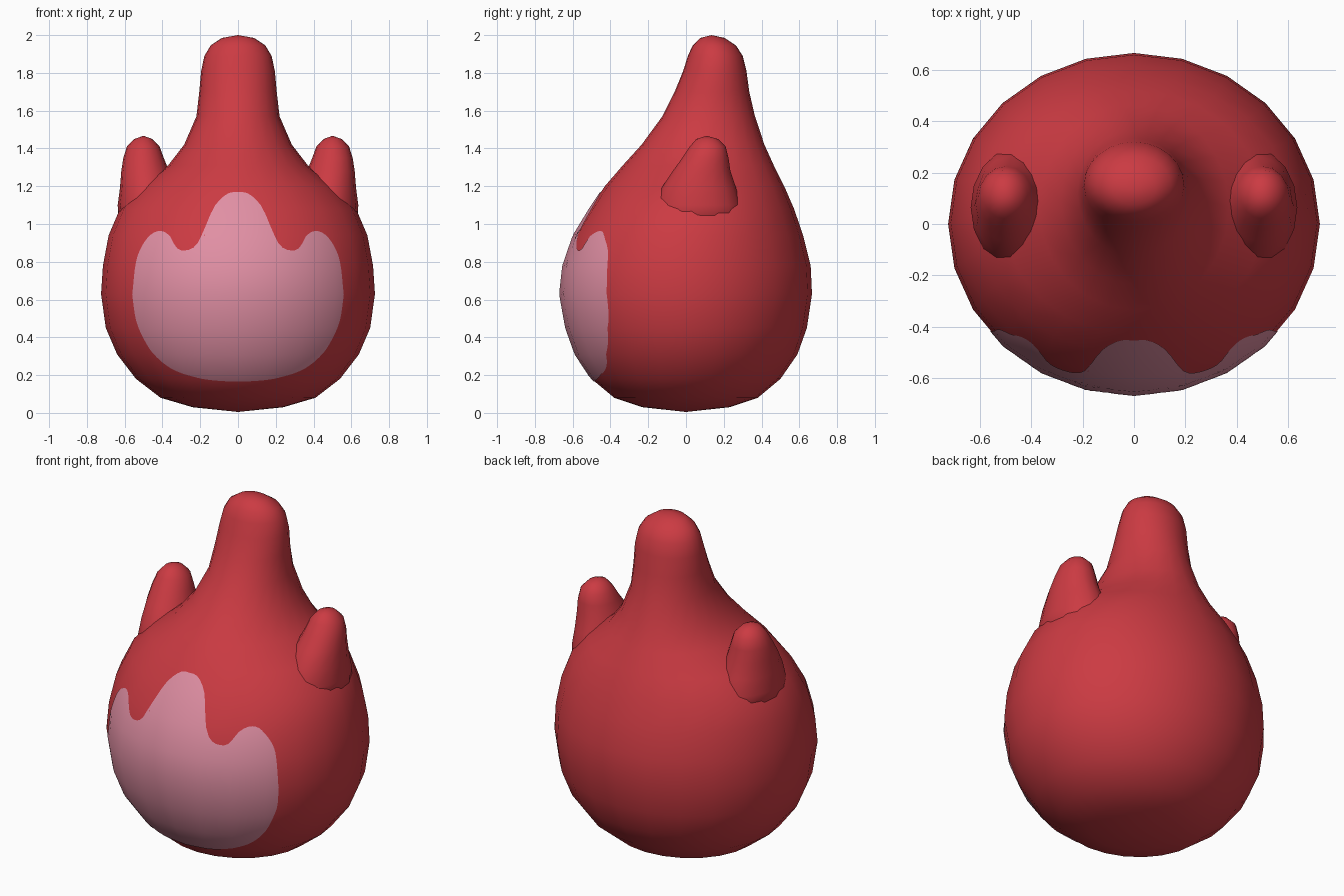
import bpy, bmesh, math
from mathutils import Vector
from mathutils.bvhtree import BVHTree

if "Cube" in bpy.data.objects:
    bpy.data.objects.remove(bpy.data.objects["Cube"])


def material(name, rgb):
    m = bpy.data.materials.new(name)
    m.diffuse_color = (*rgb, 1)
    m.use_nodes = True
    m.node_tree.nodes["Principled BSDF"].inputs["Base Color"].default_value = m.diffuse_color
    return m


red = material("red", (0.60, 0.043, 0.055))
pink = material("pink", (0.75, 0.275, 0.37))


def finish(name, bm, mat):
    bmesh.ops.recalc_face_normals(bm, faces=bm.faces)
    for f in bm.faces:
        f.smooth = True
    mesh = bpy.data.meshes.new(name)
    bm.to_mesh(mesh)
    bm.free()
    mesh.materials.append(mat)
    obj = bpy.data.objects.new(name, mesh)
    bpy.context.collection.objects.link(obj)
    return obj


def loft(name, rings, bottom, top, sides, mat):
    """Elliptical rings (z, x0, x1, y0, y1) closed by a point at each end."""
    bm = bmesh.new()
    loops = []
    for z, x0, x1, y0, y1 in rings:
        loop = []
        for i in range(sides):
            a = 2 * math.pi * i / sides
            loop.append(bm.verts.new(((x0 + x1) / 2 + (x1 - x0) / 2 * math.cos(a),
                                      (y0 + y1) / 2 + (y1 - y0) / 2 * math.sin(a), z)))
        loops.append(loop)
    ends = bm.verts.new(bottom), bm.verts.new(top)
    for i in range(sides):
        j = (i + 1) % sides
        for a, b in zip(loops, loops[1:]):
            bm.faces.new((a[i], a[j], b[j], b[i]))
        bm.faces.new((ends[0], loops[0][j], loops[0][i]))
        bm.faces.new((ends[1], loops[-1][i], loops[-1][j]))
    return finish(name, bm, mat)


# Body: round belly drawn up into a tall, backward-leaning stalk (z, half width, front, back)
profile = [
    (0.03, 0.24, -0.23, 0.23), (0.08, 0.41, -0.38, 0.38), (0.18, 0.54, -0.50, 0.50),
    (0.31, 0.64, -0.585, 0.59), (0.45, 0.70, -0.635, 0.64), (0.63, 0.725, -0.667, 0.667),
    (0.78, 0.715, -0.65, 0.66), (0.94, 0.685, -0.595, 0.62), (1.08, 0.625, -0.51, 0.572),
    (1.20, 0.515, -0.43, 0.52), (1.31, 0.37, -0.335, 0.465), (1.42, 0.285, -0.235, 0.415),
    (1.57, 0.22, -0.125, 0.365), (1.70, 0.205, -0.06, 0.335), (1.81, 0.195, -0.015, 0.32),
    (1.89, 0.178, 0.01, 0.30), (1.945, 0.145, 0.035, 0.265), (1.985, 0.085, 0.075, 0.205)]
body = loft("body", [(z, -w, w, f, b) for z, w, f, b in profile],
            (0, 0, 0.005), (0, 0.135, 2.0), 24, red)

# Two short side horns
horn = [
    (0.98, 0.30, 0.63, -0.18, 0.30), (1.10, 0.31, 0.637, -0.16, 0.29),
    (1.19, 0.335, 0.625, -0.13, 0.265), (1.28, 0.365, 0.618, -0.07, 0.235),
    (1.35, 0.393, 0.607, -0.02, 0.225), (1.41, 0.415, 0.588, 0.02, 0.21),
    (1.45, 0.453, 0.55, 0.055, 0.17)]
loft("horn_right", horn, (0.47, 0.06, 0.95), (0.5, 0.11, 1.467), 16, red)
loft("horn_left", [(z, -x1, -x0, y0, y1) for z, x0, x1, y0, y1 in horn],
     (-0.47, 0.06, 0.95), (-0.5, 0.11, 1.467), 16, red)


def smooth_curve(points, x):
    """Height at x on a smooth curve through the points."""
    n = len(points) - 1

    def slope(i):
        a, b = points[max(i - 1, 0)], points[min(i + 1, n)]
        return 0 if i == 0 else (b[1] - a[1]) / (b[0] - a[0])

    for i in range(n):
        (xa, za), (xb, zb) = points[i], points[i + 1]
        if x <= xb or i == n - 1:
            h = xb - xa
            t = min((x - xa) / h, 1)
            return ((2*t**3 - 3*t**2 + 1) * za + (t**3 - 2*t**2 + t) * h * slope(i)
                    + (3*t**2 - 2*t**3) * zb + (t**3 - t**2) * h * slope(i + 1))


# Belly patch: thin plate with a scalloped top edge, laid on the front of the body
upper = [(0, 1.17), (0.06, 1.158), (0.127, 1.09), (0.169, 0.995), (0.22, 0.89), (0.28, 0.86),
         (0.327, 0.875), (0.36, 0.935), (0.406, 0.963), (0.46, 0.945), (0.51, 0.88),
         (0.543, 0.784), (0.56, 0.625)]
lower = [(0, 0.166), (0.12, 0.171), (0.22, 0.187), (0.354, 0.235), (0.454, 0.32),
         (0.51, 0.414), (0.543, 0.504), (0.56, 0.625)]
bm = bmesh.new()
bm.from_mesh(body.data)
tree = BVHTree.FromBMesh(bm)
bm.free()
bm = bmesh.new()
COLS, ROWS = 72, 36
grid = []
for c in range(COLS + 1):
    x = 0.56 * math.sin(math.pi * (c / COLS - 0.5))
    z0, z1 = smooth_curve(lower, abs(x)), smooth_curve(upper, abs(x))
    column = []
    for r in range(ROWS + 1):
        z = z0 + (z1 - z0) * r / ROWS
        hit, normal, _, _ = tree.ray_cast(Vector((x, -2, z)), Vector((0, 1, 0)))
        column.append(bm.verts.new((hit.x, hit.y - 0.005, hit.z)))
    grid.append(column)
for a, b in zip(grid, grid[1:]):
    for r in range(ROWS):
        bm.faces.new((a[r], b[r], b[r + 1], a[r + 1]))
bmesh.ops.remove_doubles(bm, verts=bm.verts, dist=0.0002)
patch = finish("belly_patch", bm, pink)
if sum(p.normal.y for p in patch.data.polygons) > 0:
    patch.data.flip_normals()

# Shade the patch with the same smooth normals as the body
transfer = patch.modifiers.new("body_normals", 'DATA_TRANSFER')
transfer.object = body
transfer.use_loop_data = True
transfer.data_types_loops = {'CUSTOM_NORMAL'}
transfer.loop_mapping = 'POLYINTERP_NEAREST'
